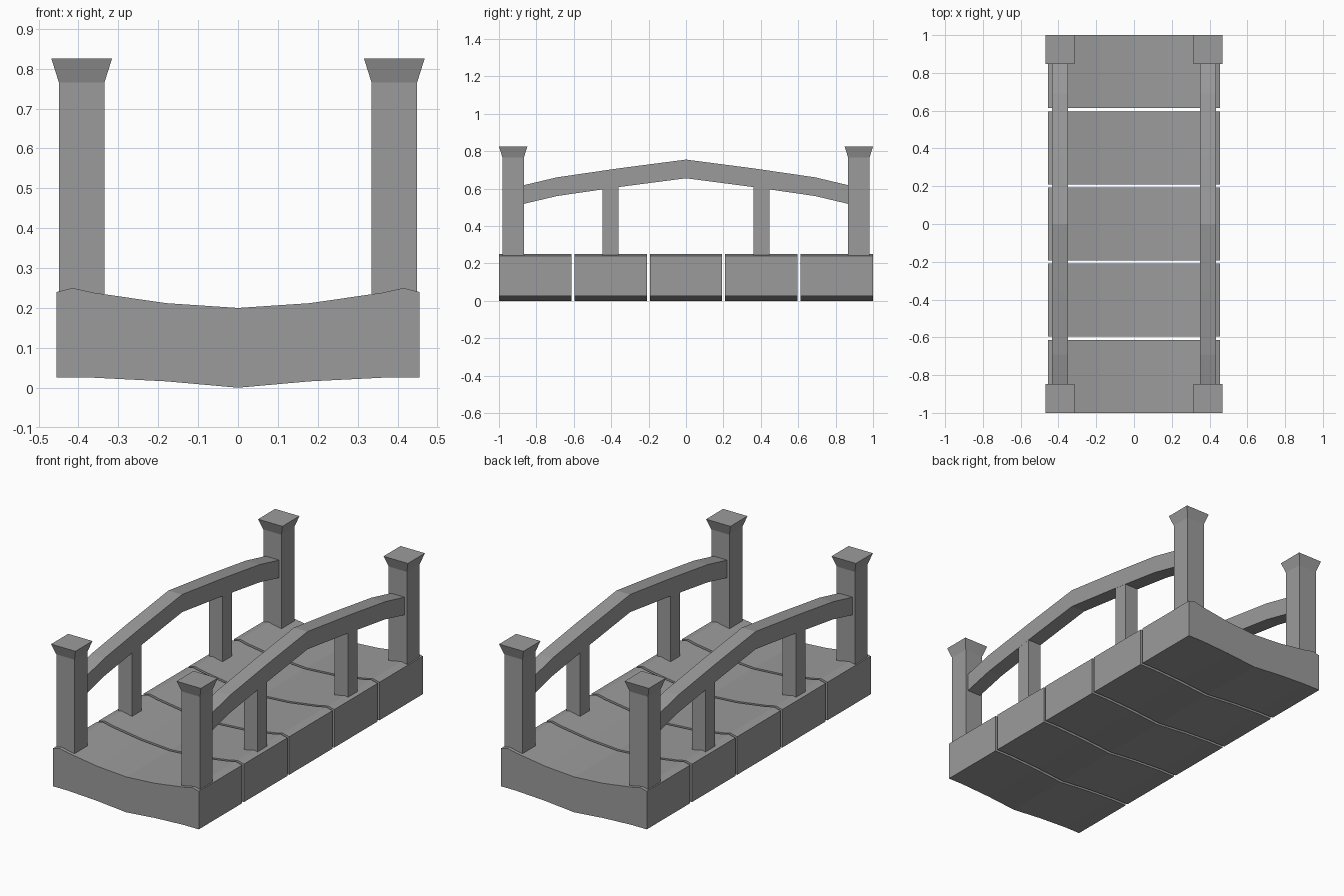
import bpy
import bmesh
from mathutils import Vector

cube = bpy.data.objects.get("Cube")
if cube:
    bpy.data.objects.remove(cube, do_unlink=True)

grey = bpy.data.materials.new("weathered grey")
grey.use_nodes = True
grey.diffuse_color = (0.33, 0.33, 0.33, 1)
grey.node_tree.nodes["Principled BSDF"].inputs["Base Color"].default_value = grey.diffuse_color


def finish(name, bm):
    bmesh.ops.recalc_face_normals(bm, faces=bm.faces)
    mesh = bpy.data.meshes.new(name)
    bm.to_mesh(mesh)
    bm.free()
    mesh.materials.append(grey)
    bpy.context.collection.objects.link(bpy.data.objects.new(name, mesh))


def extrude(name, outline, depth):
    """Extrude a closed outline of 3D points along a depth vector."""
    bm = bmesh.new()
    face = bm.faces.new([bm.verts.new(p) for p in outline])
    result = bmesh.ops.extrude_face_region(bm, geom=[face], use_keep_orig=True)
    moved = [v for v in result["geom"] if isinstance(v, bmesh.types.BMVert)]
    bmesh.ops.translate(bm, verts=moved, vec=Vector(depth))
    finish(name, bm)


def square_column(name, x, y, rings):
    """Stack square rings given as (half width, height)."""
    bm = bmesh.new()
    loops = [[bm.verts.new((x + sx * h, y + sy * h, z))
              for sx, sy in ((-1, -1), (1, -1), (1, 1), (-1, 1))]
             for h, z in rings]
    for low, high in zip(loops, loops[1:]):
        for i in range(4):
            j = (i + 1) % 4
            bm.faces.new((low[i], low[j], high[j], high[i]))
    bm.faces.new(loops[0])
    bm.faces.new(loops[-1])
    finish(name, bm)


# Sagging deck slabs: half profiles from the middle to the edge
half_top = [(0, 0.2), (0.18, 0.212), (0.36, 0.238), (0.415, 0.25), (0.455, 0.24)]
half_bottom = [(0, 0), (0.18, 0.016), (0.36, 0.025), (0.455, 0.025)]


def mirrored(half):
    return [(-a, b) for a, b in half[:0:-1]] + half


slab_outline = mirrored(half_top) + mirrored(half_bottom)[::-1]
SLAB = 0.387
PITCH = (2 - SLAB) / 4
for i in range(5):
    y = -1 + i * PITCH
    extrude(f"deck_slab_{i + 1}", [(x, y, z) for x, z in slab_outline], (0, SLAB, 0))

# Arched handrails, with posts and balusters on each side
arch = mirrored([(0, 0.755), (0.36, 0.708), (0.69, 0.66), (0.88, 0.615)])
rail_outline = arch + [(y, z - 0.1) for y, z in reversed(arch)]
RAIL = 0.085
for side, sign in (("left", 1), ("right", -1)):
    x = sign * 0.392
    extrude(f"{side}_handrail", [(x - RAIL / 2, y, z) for y, z in rail_outline], (RAIL, 0, 0))
    for end, direction in (("front", -1), ("back", 1)):
        square_column(f"{end}_{side}_post", x, direction * 0.924,
                      [(0.057, 0.2), (0.057, 0.765), (0.076, 0.825)])
        square_column(f"{end}_{side}_baluster", x, direction * 0.404,
                      [(0.042, 0.2), (0.042, 0.63)])
